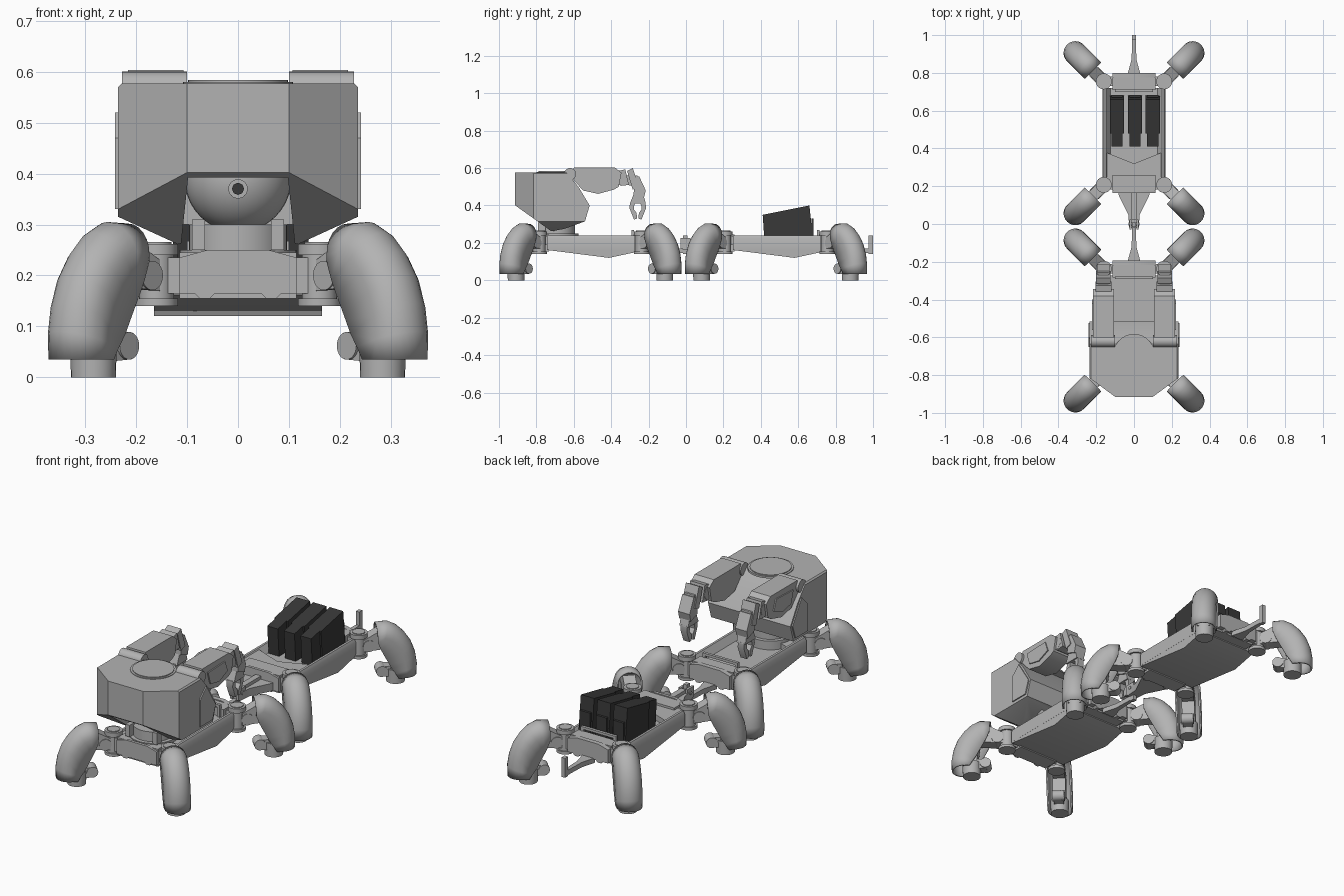
import bpy, bmesh, math
from mathutils import Vector

if "Cube" in bpy.data.objects:
    bpy.data.objects.remove(bpy.data.objects["Cube"])


def material(name, v):
    m = bpy.data.materials.new(name)
    m.diffuse_color = (v, v, v, 1)
    m.use_nodes = True
    m.node_tree.nodes["Principled BSDF"].inputs["Base Color"].default_value = m.diffuse_color
    return m


GREY = material("light grey", 0.45)
DARK = material("charcoal", 0.04)


def mesh(name, verts, faces, mat=GREY):
    bm = bmesh.new()
    vs = [bm.verts.new(v) for v in verts]
    for f in faces:
        bm.faces.new([vs[i] for i in f])
    bmesh.ops.recalc_face_normals(bm, faces=bm.faces)
    me = bpy.data.meshes.new(name)
    bm.to_mesh(me)
    bm.free()
    me.materials.append(mat)
    ob = bpy.data.objects.new(name, me)
    bpy.context.collection.objects.link(ob)
    return ob


def loft(name, rings, mat=GREY, caps=True):
    n = len(rings[0])
    verts = [p for r in rings for p in r]
    faces = []
    for k in range(len(rings) - 1):
        for i in range(n if caps else n - 1):
            j = (i + 1) % n
            faces.append((k*n + i, k*n + j, k*n + n + j, k*n + n + i))
    if caps:
        faces += [tuple(range(n)), tuple(range(len(verts) - n, len(verts)))]
    return mesh(name, verts, faces, mat)


def prism(name, pts, axis, a, b, mat=GREY):
    """Extrude a 2D outline along one axis from a to b."""
    put = {'x': lambda p, t: (t, p[0], p[1]), 'y': lambda p, t: (p[0], t, p[1]),
           'z': lambda p, t: (p[0], p[1], t)}[axis]
    return loft(name, [[put(p, t) for p in pts] for t in (a, b)], mat)


def box(name, x0, x1, y0, y1, z0, z1, mat=GREY):
    return prism(name, [(x0, y0), (x1, y0), (x1, y1), (x0, y1)], 'z', z0, z1, mat)


def rod(name, p, q, r, r2=None, n=24, mat=GREY):
    p, q = Vector(p), Vector(q)
    d = (q - p).normalized()
    u = d.orthogonal().normalized()
    v = d.cross(u)
    ring = lambda c, k: [c + k*(u*math.cos(t) + v*math.sin(t))
                         for t in (2*math.pi*i/n for i in range(n))]
    return loft(name, [ring(p, r), ring(q, r if r2 is None else r2)], mat)


def leg(hx, hy, sx, sy):
    k = math.sqrt(0.5)

    def P(d, w, z):
        return Vector((hx + k*(sx*d - sy*w), hy + k*(sy*d + sx*w), z))

    def block(name, pts, w):
        return loft(name, [[P(d, s*w, z) for d, z in pts] for s in (-1, 1)])

    # vertical hip pivot with flanges
    rod("hip_pivot", P(0, 0, .145), P(0, 0, .255), .034)
    rod("hip_flange", P(0, 0, .24), P(0, 0, .262), .042)
    rod("hip_flange", P(0, 0, .14), P(0, 0, .155), .042)
    rod("hip_cap", P(0, 0, .262), P(0, 0, .266), .03)
    # thigh, shin and foot inside the shell
    rod("thigh_axle", P(.045, -.034, .2), P(.045, .034, .2), .029)
    block("thigh", [(.02, .17), (.02, .23), (.10, .275), (.17, .24), (.14, .18)], .03)
    block("shin", [(.13, .22), (.19, .22), (.215, .05), (.15, .05)], .032)
    rod("foot", P(.175, 0, 0), P(.175, 0, .07), .044, .046)
    block("ankle_link", [(.1, .035), (.1, .085), (.17, .085), (.17, .03)], .024)
    rod("ankle_knob", P(.105, -.03, .062), P(.105, .03, .062), .027)
    # curved outer shell: U-shaped sections lofted from hip to ankle
    rows = [(.082, .225, .08, .298), (.095, .19, .135, .301), (.107, .165, .175, .281),
            (.12, .14, .212, .245), (.133, .115, .242, .2), (.148, .085, .262, .145),
            (.165, .06, .271, .09), (.18, .035, .27, .035)]
    rings, r = [], .058
    for d0, z0, d1, z1 in rows:
        a, b = Vector((d0, z0)), Vector((d1, z1))
        e = (b - a).normalized()
        c = b - e*r
        ring = [P(a.x, -r, a.y)]
        for i in range(13):
            t = math.pi*(i/12 - .5)
            q = c + e*r*math.cos(t)
            ring.append(P(q.x, r*math.sin(t), q.y))
        rings.append(ring + [P(a.x, r, a.y)])
    shell = loft("leg_shell", rings, caps=False)
    m = shell.modifiers.new("thickness", 'SOLIDIFY')
    m.thickness, m.offset = .008, 0


def platform(o):
    # hull with a keel-shaped bottom
    prism("hull", [(o+.25, .205), (o+.72, .205), (o+.72, .15), (o+.58, .12), (o+.25, .162)],
          'x', -.165, .165)
    for s in (-1, 1):
        prism("side_rail", [(s*.168, .165), (s*.168, .225), (s*.16, .24), (s*.148, .24), (s*.12, .2)],
              'y', o + .25, o + .72)
    prism("front_deck", [(-.15, o+.2), (.15, o+.2), (.15, o+.38), (0, o+.32), (-.15, o+.38)],
          'z', .19, .234)
    # end blocks with hip brackets
    for y0, y1 in ((.175, .26), (.71, .775)):
        box("end_block", -.115, .115, o + y0, o + y1, .155, .245)
    bumper = [(-.115, .165), (-.085, .165), (-.075, .155), (-.055, .155), (-.045, .165),
              (.045, .165), (.055, .155), (.075, .155), (.085, .165), (.115, .165),
              (.115, .235), (.06, .25), (-.06, .25), (-.115, .235)]
    prism("front_bumper", bumper, 'y', o + .165, o + .18)
    prism("rear_bumper", bumper, 'y', o + .775, o + .8)
    # rear handrail
    for s in (-1, 1):
        box("handrail_post", s*.1, s*.085, o + .7, o + .715, .2, .265)
    box("handrail_bar", -.1, .1, o + .7, o + .715, .255, .268)
    # rear hitch arm and upright pin
    prism("hitch_arm", [(-.035, o+.79), (.035, o+.79), (.013, o+.87), (.009, o+.99),
                        (-.009, o+.99), (-.013, o+.87)], 'z', .145, .17)
    box("hitch_pin", -.01, .01, o + .975, o + 1, .14, .24)
    # four legs
    for s in (-1, 1):
        for hy, sy in ((.207, -1), (.755, 1)):
            box("hip_bracket", s*.1, s*.155, o + hy - .025, o + hy + .025, .165, .235)
            leg(s*.16, o + hy, s, sy)


platform(0)
platform(-.992)

# tongue and socket of the rear platform
prism("tongue", [(-.09, .2), (-.08, .15), (-.03, .05), (-.025, -.02), (.025, -.02),
                 (.03, .05), (.08, .15), (.09, .2)], 'z', .165, .205)
box("tongue_rib", -.015, .015, .02, .17, .2, .222)
for s in (-1, 1):
    box("socket_cheek", s*.013, s*.025, -.03, .025, .17, .225)
rod("socket_bolt", (-.03, 0, .2), (.03, 0, .2), .009, n=12)

# three dark cargo cases on the rear platform
for x in (-.09, .005, .1):
    prism("cargo_case", [(.49, .205), (.68, .205), (.66, .4), (.48, .364)], 'x', x - .038, x + .038, DARK)
    prism("cargo_case_nose", [(.42, .205), (.5, .205), (.49, .366), (.41, .35)], 'x', x - .03, x + .03, DARK)
    box("cargo_case_lid", x - .03, x + .03, .67, .682, .22, .33, DARK)

# turntable, neck and ball joint
rod("turntable", (0, -.69, .2), (0, -.69, .25), .115, n=40)
rod("neck", (0, -.69, .25), (0, -.69, .3), .096, n=40)
for s in (-1, 1):
    box("neck_lug", s*.065, s*.09, -.79, -.75, .25, .31)
bm = bmesh.new()
bmesh.ops.create_uvsphere(bm, u_segments=32, v_segments=20, radius=.105)
bmesh.ops.translate(bm, verts=bm.verts, vec=(0, -.69, .39))
me = bpy.data.meshes.new("ball_joint")
bm.to_mesh(me)
bm.free()
me.materials.append(GREY)
bpy.context.collection.objects.link(bpy.data.objects.new("ball_joint", me))
rod("eye_ring", (0, -.77, .37), (0, -.805, .37), .019)
rod("eye_lens", (0, -.80, .37), (0, -.808, .37), .012, n=8, mat=DARK)

# torso: extruded side profile with corners sliced off
torso = prism("torso", [(-.915, .577), (-.64, .577), (-.575, .5), (-.515, .4), (-.54, .315),
                        (-.65, .275), (-.72, .262), (-.915, .402)], 'x', -.235, .235)
bm = bmesh.new()
bm.from_mesh(torso.data)
for s in (-1, 1):
    for co, no in (((s*.1, -.915, .5), (s*.1, -.135, 0)),      # front corners
                   ((s*.235, -.7, .315), (s*.055, 0, -.12)),   # lower edges
                   ((s*.235, -.7, .57), (s*.1, 0, .1))):       # upper edges
        bmesh.ops.bisect_plane(bm, geom=bm.verts[:] + bm.edges[:] + bm.faces[:],
                               plane_co=co, plane_no=no, clear_outer=True)
        bmesh.ops.holes_fill(bm, edges=[e for e in bm.edges if e.is_boundary])
bmesh.ops.recalc_face_normals(bm, faces=bm.faces)
bm.to_mesh(torso.data)
bm.free()
# recess under the torso that exposes the ball
cutter = prism("recess_cutter", [(-.118, .2), (.118, .2), (.098, .392), (-.098, .392)], 'y', -1, -.58)
cutter.hide_render = True
cutter.hide_viewport = False
mod = torso.modifiers.new("recess", 'BOOLEAN')
mod.operation, mod.solver, mod.object = 'DIFFERENCE', 'EXACT', cutter
bpy.context.view_layer.objects.active = torso
bpy.ops.object.modifier_apply(modifier=mod.name)
bpy.data.objects.remove(cutter)
rod("top_hatch_rim", (0, -.69, .57), (0, -.69, .58), .108, n=40)
rod("top_hatch", (0, -.69, .58), (0, -.69, .584), .098, n=40)

# arms
for s in (-1, 1):
    prism("side_panel", [(-.65, .47), (-.6, .52), (-.525, .4), (-.55, .33), (-.65, .33)],
          'x', s*.225, s*.241)
    rod("shoulder", (s*.1, -.62, .568), (s*.228, -.62, .568), .032)
    prism("upper_arm", [(-.6, .603), (-.38, .603), (-.345, .575), (-.36, .5), (-.385, .485),
                        (-.47, .462), (-.55, .48), (-.605, .54)], 'x', s*.107, s*.216)
    prism("upper_arm_plate", [(-.56, .57), (-.42, .575), (-.4, .52), (-.47, .49), (-.54, .505)],
          'x', s*.21, s*.222)
    rod("elbow", (s*.118, -.355, .545), (s*.205, -.355, .545), .035)
    # overlapping forearm plates curling downwards
    prism("forearm_plate", [(-.36, .585), (-.325, .593), (-.305, .51), (-.35, .505)], 'x', s*.12, s*.204)
    prism("forearm_plate", [(-.315, .585), (-.285, .6), (-.25, .5), (-.285, .485)], 'x', s*.125, s*.2)
    prism("forearm_link", [(-.34, .56), (-.26, .56), (-.24, .5), (-.32, .51)], 'x', s*.135, s*.19)
    prism("wrist_plate", [(-.275, .55), (-.25, .555), (-.215, .48), (-.225, .44), (-.28, .46)],
          'x', s*.13, s*.196)
    prism("wrist", [(-.27, .485), (-.235, .485), (-.215, .41), (-.3, .41)], 'x', s*.138, s*.188)
    # two curved claw fingers
    for t in (-1, 1):
        prism("claw_finger", [(-.258 + t*a, z) for a, z in
                              ((.008, .42), (.042, .415), (.044, .385), (.02, .325),
                               (.004, .33), (.006, .36), (.021, .38), (.019, .4))],
              'x', s*.145, s*.181)

# smooth the curved parts while keeping creases
for ob in bpy.data.objects:
    ob.select_set(ob.type == 'MESH')
bpy.context.view_layer.objects.active = torso
bpy.ops.object.shade_smooth_by_angle(angle=math.radians(32))
